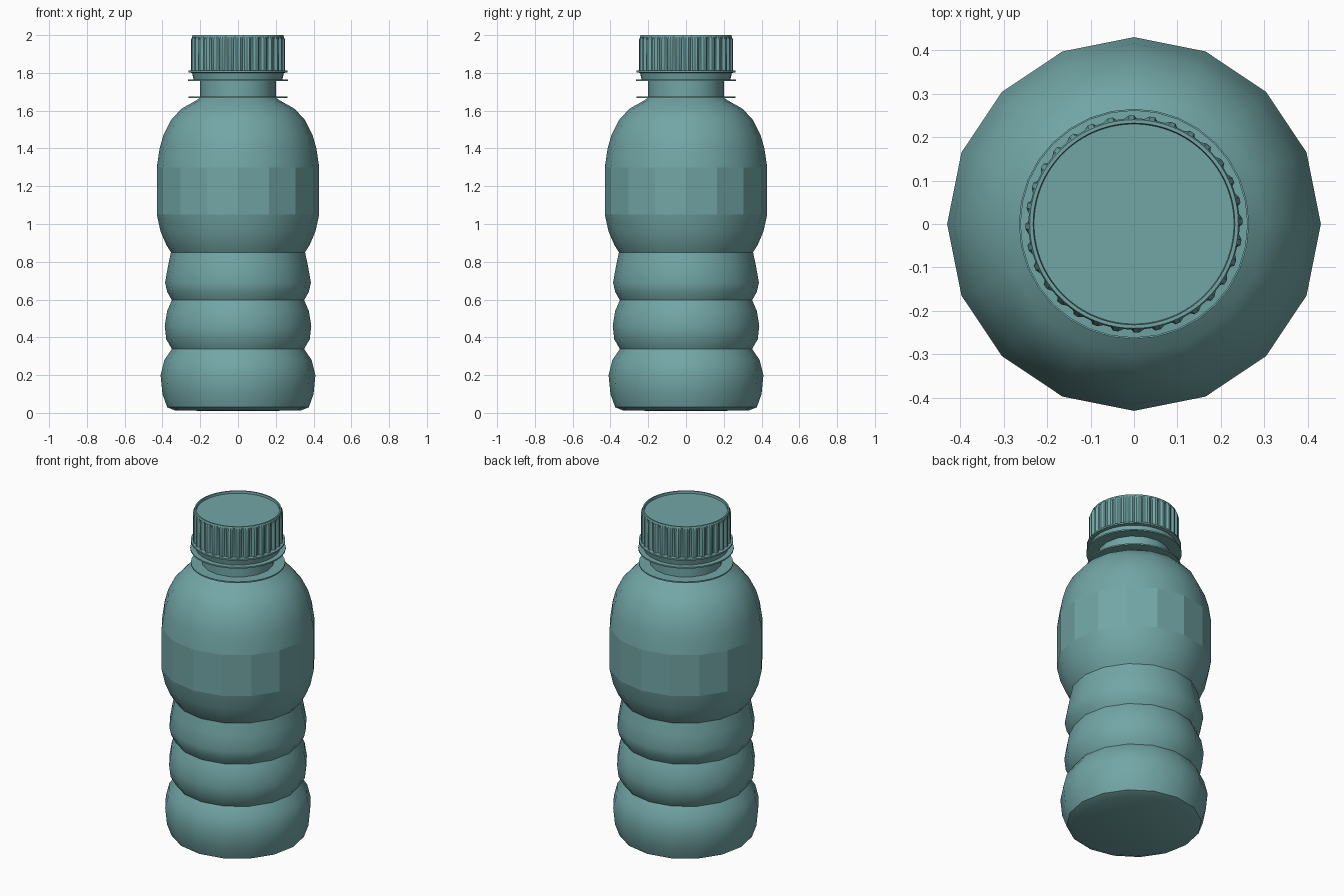
import bpy, bmesh, math

cube = bpy.data.objects.get("Cube")
if cube:
    bpy.data.objects.remove(cube, do_unlink=True)

teal = bpy.data.materials.new("muted_teal")
teal.use_nodes = True
color = (0.17, 0.38, 0.38, 1)
teal.diffuse_color = color
bsdf = teal.node_tree.nodes["Principled BSDF"]
bsdf.inputs["Base Color"].default_value = color
bsdf.inputs["Roughness"].default_value = 0.7


def lathe(name, profile, sides, ribs=0.0, rib_range=(0, 0), angle=40):
    """Revolve (radius, height) points; odd columns sink by ribs inside rib_range."""
    bm = bmesh.new()
    rings = []
    for r, z in profile:
        if r == 0:
            rings.append([bm.verts.new((0, 0, z))] * sides)
            continue
        ring = []
        for i in range(sides):
            a = math.tau * i / sides
            groove = ribs if i % 4 > 1 and rib_range[0] <= z <= rib_range[1] else 0
            ring.append(bm.verts.new(((r - groove) * math.cos(a), (r - groove) * math.sin(a), z)))
        rings.append(ring)
    for low, high in zip(rings, rings[1:]):
        for i in range(sides):
            j = (i + 1) % sides
            corners = list(dict.fromkeys((low[i], low[j], high[j], high[i])))
            bm.faces.new(corners)
    bmesh.ops.recalc_face_normals(bm, faces=bm.faces)
    mesh = bpy.data.meshes.new(name)
    bm.to_mesh(mesh)
    bm.free()
    mesh.materials.append(teal)
    obj = bpy.data.objects.new(name, mesh)
    bpy.context.collection.objects.link(obj)
    bpy.ops.object.select_all(action="DESELECT")
    obj.select_set(True)
    bpy.context.view_layer.objects.active = obj
    bpy.ops.object.shade_smooth_by_angle(angle=math.radians(angle))
    return obj


# Bottle: rounded base, two grip bulges, label body, shoulder and neck
bottle = lathe("bottle_body", [
    (0, 0.01), (0.33, 0.012), (0.375, 0.03), (0.4, 0.1), (0.41, 0.2), (0.39, 0.28), (0.35, 0.338),
    (0.38, 0.39), (0.388, 0.46), (0.375, 0.54), (0.35, 0.597),
    (0.375, 0.64), (0.386, 0.69), (0.37, 0.78), (0.355, 0.85),
    (0.38, 0.89), (0.41, 0.96), (0.43, 1.05), (0.43, 1.3), (0.415, 1.4), (0.395, 1.47),
    (0.355, 1.55), (0.3, 1.61), (0.22, 1.655), (0.2, 1.67), (0.2, 1.8)], 16)

# Flat panels around the straight label section
for face in bottle.data.polygons:
    if 1.1 < face.center.z < 1.25:
        face.use_smooth = False

# Thin collars on the neck
for name, radius, z in (("neck_collar", 0.262, 1.67), ("seal_ring", 0.265, 1.76)):
    lathe(name, [(0.19, z - 0.004), (radius, z - 0.004), (radius, z + 0.004), (0.19, z + 0.004)], 32)

# Tamper band under the cap
lathe("tamper_band", [(0.2, 1.764), (0.235, 1.764), (0.243, 1.8), (0.262, 1.803),
                      (0.262, 1.812), (0.235, 1.814)], 32)

# Ribbed cap with a raised rim around the flat top
lathe("cap", [(0.2, 1.81), (0.25, 1.812), (0.25, 1.975), (0.243, 1.99), (0.24, 2.0),
              (0.232, 2.0), (0.23, 1.987), (0, 1.987)], 128, 0.013, (1.811, 1.976), 30)
